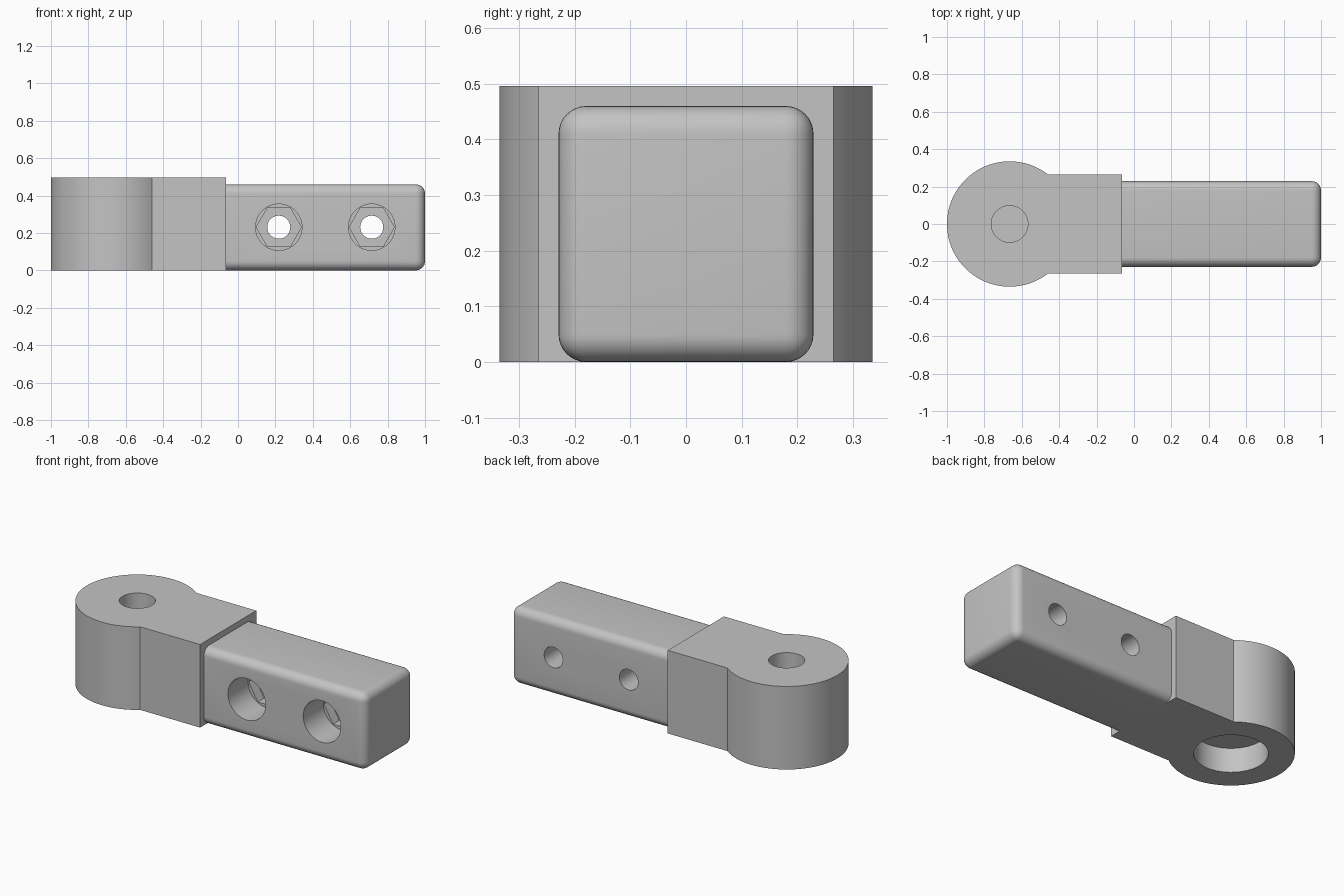
import bpy, bmesh, math
from mathutils import Matrix

cube = bpy.data.objects.get("Cube")
if cube:
    bpy.data.objects.remove(cube, do_unlink=True)

# Single grey plastic
grey = bpy.data.materials.new("grey plastic")
grey.use_nodes = True
colour = (0.55, 0.55, 0.55, 1)
grey.diffuse_color = colour
grey.node_tree.nodes["Principled BSDF"].inputs["Base Color"].default_value = colour

HEAD_X, HEAD_R, HEAD_H = -0.665, 0.335, 0.496
NECK_W, NECK_END = 0.265, -0.065
BAR_W, BAR_H, ROUND = 0.229, 0.46, 0.05
BOLT_Z = 0.231


def make_object(name, bm):
    bmesh.ops.recalc_face_normals(bm, faces=bm.faces)
    mesh = bpy.data.meshes.new(name)
    bm.to_mesh(mesh)
    bm.free()
    mesh.materials.append(grey)
    obj = bpy.data.objects.new(name, mesh)
    bpy.context.collection.objects.link(obj)
    return obj


def drill(target, x, y, z, radius, length, axis, sides=64):
    """Cut a round or polygonal hole running from a start point along +y or +z."""
    bm = bmesh.new()
    bmesh.ops.create_cone(bm, cap_ends=True, segments=sides, radius1=radius,
                          radius2=radius, depth=length,
                          matrix=Matrix.Translation((0, 0, length / 2)))
    if sides == 6:  # corners of the nut pocket point along x
        bmesh.ops.rotate(bm, verts=bm.verts, matrix=Matrix.Rotation(math.pi / 2, 3, 'Z'))
    if axis == 'Y':
        bmesh.ops.rotate(bm, verts=bm.verts, matrix=Matrix.Rotation(-math.pi / 2, 3, 'X'))
    bmesh.ops.translate(bm, verts=bm.verts, vec=(x, y, z))
    cutter = make_object("hole_cutter", bm)
    cutter.hide_render = True
    mod = target.modifiers.new("hole", 'BOOLEAN')
    mod.operation = 'DIFFERENCE'
    mod.solver = 'EXACT'
    mod.object = cutter
    bpy.context.view_layer.objects.active = target
    bpy.ops.object.modifier_apply(modifier=mod.name)
    bpy.data.objects.remove(cutter, do_unlink=True)


# Pivot head: round eye and square neck from one extruded profile
start = math.asin(NECK_W / HEAD_R)
steps = 72
profile = [(NECK_END, -NECK_W), (NECK_END, NECK_W)]
for i in range(steps + 1):
    a = start + (2 * math.pi - 2 * start) * i / steps
    profile.append((HEAD_X + HEAD_R * math.cos(a), HEAD_R * math.sin(a)))
bm = bmesh.new()
base = bm.faces.new([bm.verts.new((x, y, 0)) for x, y in profile])
top = bmesh.ops.extrude_face_region(bm, geom=[base])["geom"]
bmesh.ops.translate(bm, vec=(0, 0, HEAD_H),
                    verts=[v for v in top if isinstance(v, bmesh.types.BMVert)])
head = make_object("pivot_head", bm)

# Wide recess below, narrow hole above, thin web between them
drill(head, HEAD_X, 0, -0.1, 0.196, 0.245, 'Z')
drill(head, HEAD_X, 0, 0.155, 0.098, 0.5, 'Z')

# Bar with rounded edges, left square where it meets the neck
bm = bmesh.new()
bmesh.ops.create_cube(bm, size=1)
bmesh.ops.scale(bm, verts=bm.verts, vec=(1 - NECK_END, 2 * BAR_W, BAR_H))
bmesh.ops.translate(bm, verts=bm.verts, vec=((1 + NECK_END) / 2, 0, BAR_H / 2))
rounded = [e for e in bm.edges if max(v.co.x for v in e.verts) > 0]
bmesh.ops.bevel(bm, geom=rounded, offset=ROUND, segments=8, profile=0.5,
                affect='EDGES', clamp_overlap=True)
bar = make_object("bar", bm)

# Bolt holes: counterbore, hexagonal nut pocket, through hole
for x in (0.218, 0.715):
    drill(bar, x, -0.4, BOLT_Z, 0.0615, 0.8, 'Y')
    drill(bar, x, -0.4, BOLT_Z, 0.124, 0.4 - BAR_W + 0.19, 'Y')
    drill(bar, x, -0.1, BOLT_Z, 0.1205, 0.12, 'Y', sides=6)

# Smooth curved walls, crisp edges
for obj in (head, bar):
    bpy.ops.object.select_all(action='DESELECT')
    obj.select_set(True)
    bpy.context.view_layer.objects.active = obj
    bpy.ops.object.shade_smooth_by_angle(angle=math.radians(30))
